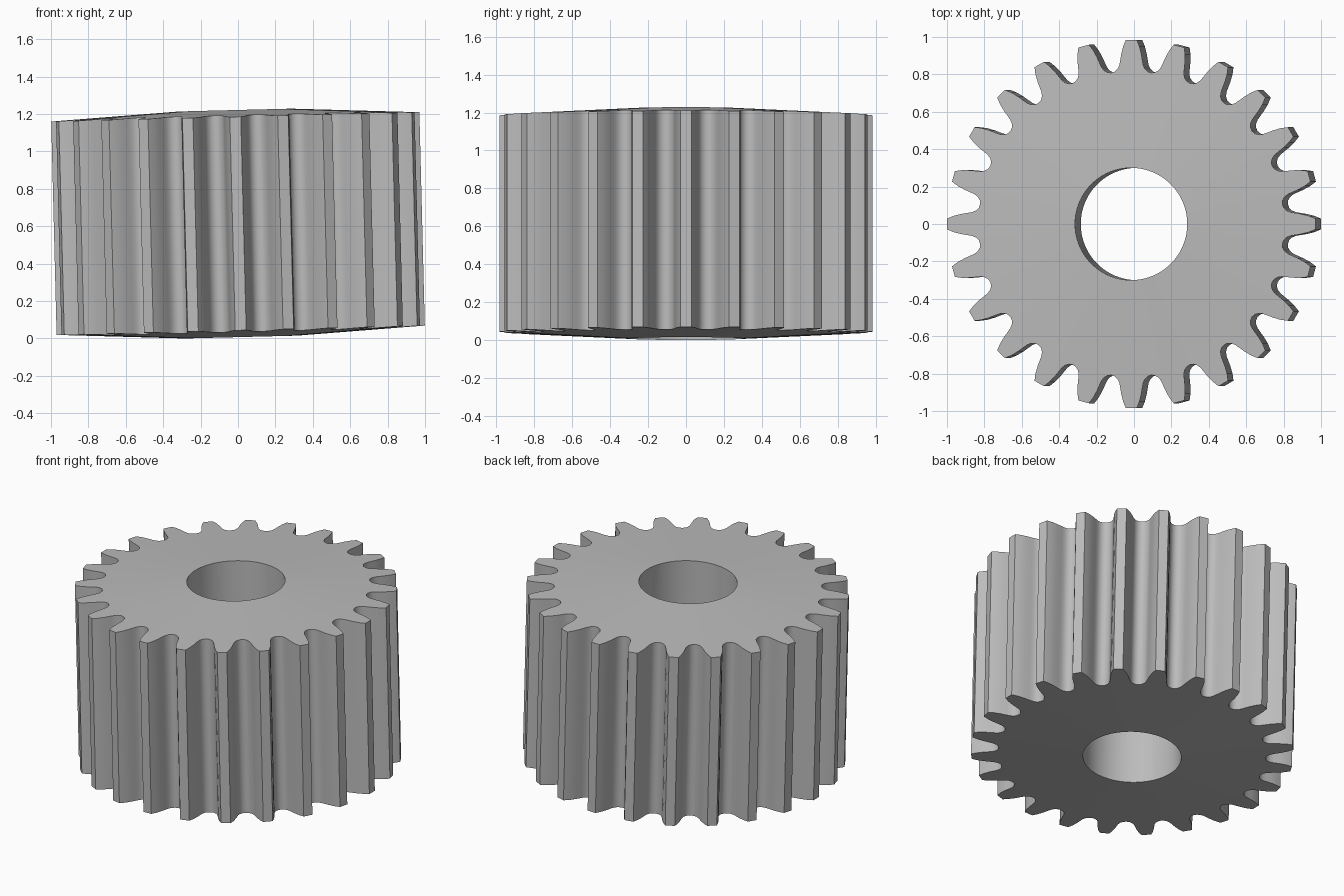
import bpy, bmesh
from math import radians, cos, sin

cube = bpy.data.objects.get("Cube")
if cube:
    bpy.data.objects.remove(cube)

TEETH = 24
HOLE_R = 0.3
HALF_HUB = 0.607      # half thickness at the bore
SLOPE = 0.053         # end faces fall away towards the teeth
TILT = 1.45

steel = bpy.data.materials.new("plain grey")
steel.use_nodes = True
colour = (0.5, 0.5, 0.5, 1)
steel.diffuse_color = colour
steel.node_tree.nodes["Principled BSDF"].inputs["Base Color"].default_value = colour

# One tooth flank: radius and half angle in degrees, tip to root
flank = [(0.985, 1.7), (0.95, 2.65), (0.91, 3.4), (0.875, 3.9), (0.852, 4.3),
         (0.833, 5.0), (0.82, 6.1)]
tooth = [(r, -a) for r, a in reversed(flank)] + flank + [(0.815, 7.5)]
profile = [(r, radians(a + i * 360 / TEETH)) for i in range(TEETH) for r, a in tooth]


def ring(bm, points, side):
    """Loop of vertices on the upper (1) or lower (-1) coned end."""
    return [bm.verts.new((r * cos(a), r * sin(a),
                          side * (HALF_HUB - SLOPE * (r - HOLE_R))))
            for r, a in points]


def bridge(bm, a, b):
    n = len(a)
    for i in range(n):
        j = (i + 1) % n
        bm.faces.new((a[i], a[j], b[j], b[i]))


# Gear body: bore, coned ends and toothed rim
bm = bmesh.new()
bore = [(HOLE_R, a) for r, a in profile]
loops = [ring(bm, profile, -1), ring(bm, profile, 1), ring(bm, bore, 1), ring(bm, bore, -1)]
for k in range(4):
    bridge(bm, loops[k], loops[(k + 1) % 4])
bmesh.ops.recalc_face_normals(bm, faces=bm.faces)
mesh = bpy.data.meshes.new("gear")
bm.to_mesh(mesh)
bm.free()
mesh.materials.append(steel)

gear = bpy.data.objects.new("gear", mesh)
bpy.context.collection.objects.link(gear)
gear.rotation_euler.y = radians(-TILT)
gear.location.z = HALF_HUB * cos(radians(TILT)) + HOLE_R * sin(radians(TILT))

bpy.ops.object.select_all(action='DESELECT')
gear.select_set(True)
bpy.context.view_layer.objects.active = gear
bpy.ops.object.shade_smooth_by_angle(angle=radians(30))
